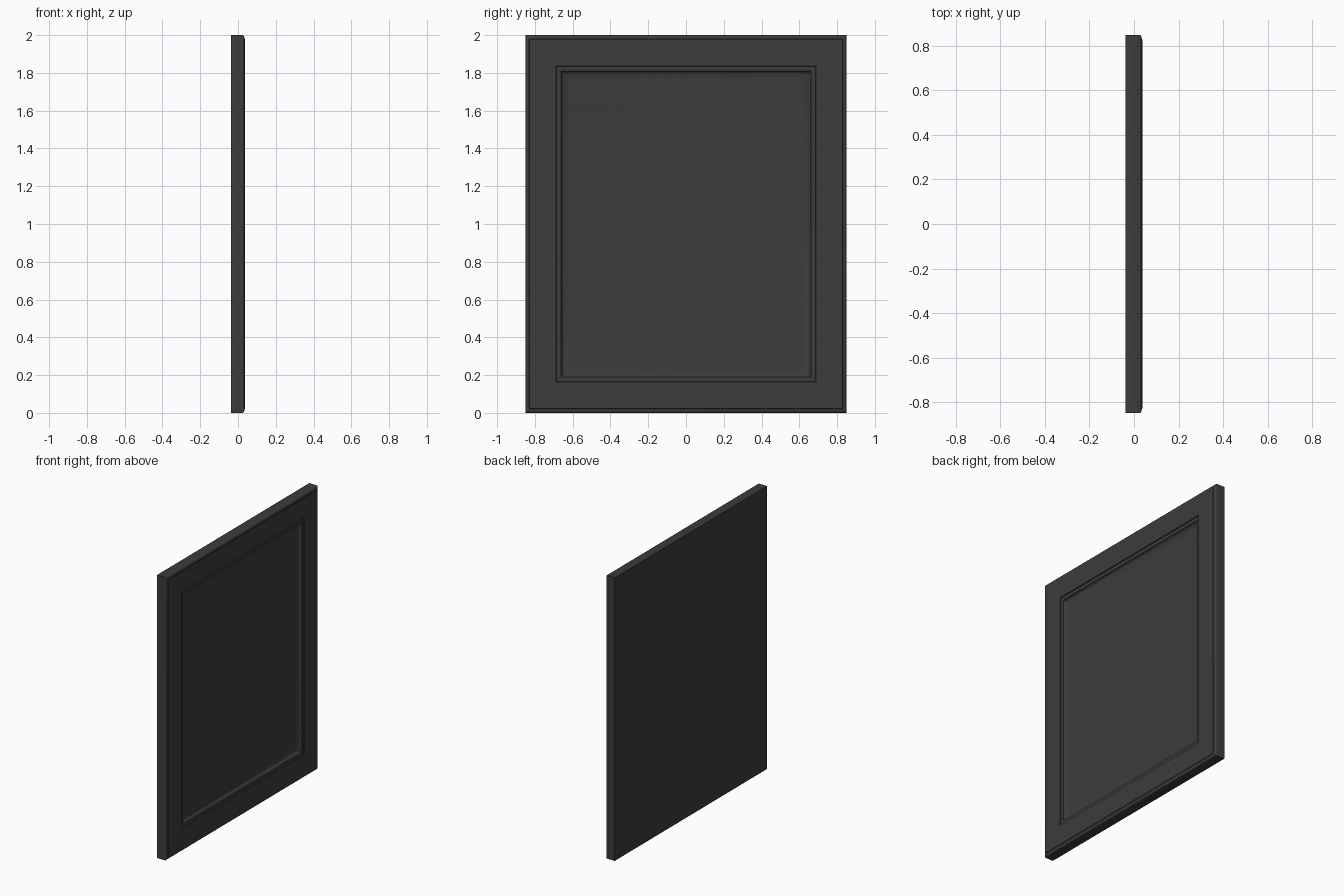
import bpy, bmesh
from math import sin, cos, pi

if "Cube" in bpy.data.objects:
    bpy.data.objects.remove(bpy.data.objects["Cube"])

HY, H, XB, XF = 0.85, 2.0, -0.038, 0.038


def arc(i0, x0, wi, wx, concave, n=6):
    """Quarter-ellipse steps from (i0, x0) across wi inset and wx depth."""
    pts = []
    for k in range(n + 1):
        a = k / n * pi / 2
        u, v = (1 - cos(a), sin(a)) if concave else (sin(a), 1 - cos(a))
        pts.append((i0 + wi * u, x0 + wx * v))
    return pts


# Cross-section: (inset from outer edge, x position), back to panel centre
profile = [(0, XB)]
profile += arc(0, XF - 0.014, 0.02, 0.011, True)      # rounded outer edge
profile += [(0.022, XF), (0.163, XF)]                 # lip and flat frame
profile += [(0.165, XF - 0.006), (0.189, XF - 0.006)] # small step
profile += arc(0.19, XF - 0.008, 0.055, -0.022, True, 8)  # cove to the panel

# Sweep the section round the rectangle, one loop per profile point
bm = bmesh.new()
loops = []
for i, x in profile:
    y = HY - i
    loops.append([bm.verts.new((x, sy, sz)) for sy, sz in
                  ((-y, i), (y, i), (y, H - i), (-y, H - i))])
for a, b in zip(loops, loops[1:]):
    for k in range(4):
        j = (k + 1) % 4
        bm.faces.new((a[k], a[j], b[j], b[k]))
bm.faces.new(loops[-1])        # recessed panel
bm.faces.new(loops[0][::-1])   # flat back
bmesh.ops.recalc_face_normals(bm, faces=bm.faces)
me = bpy.data.meshes.new("cabinet_door")
bm.to_mesh(me)
bm.free()
door = bpy.data.objects.new("cabinet_door", me)
bpy.context.collection.objects.link(door)

# Dark finish
mat = bpy.data.materials.new("dark_grey")
mat.diffuse_color = (0.045, 0.045, 0.045, 1)
mat.use_nodes = True
mat.node_tree.nodes["Principled BSDF"].inputs["Base Color"].default_value = mat.diffuse_color
me.materials.append(mat)

bpy.context.view_layer.objects.active = door
door.select_set(True)
bpy.ops.object.shade_smooth_by_angle(angle=0.52)
